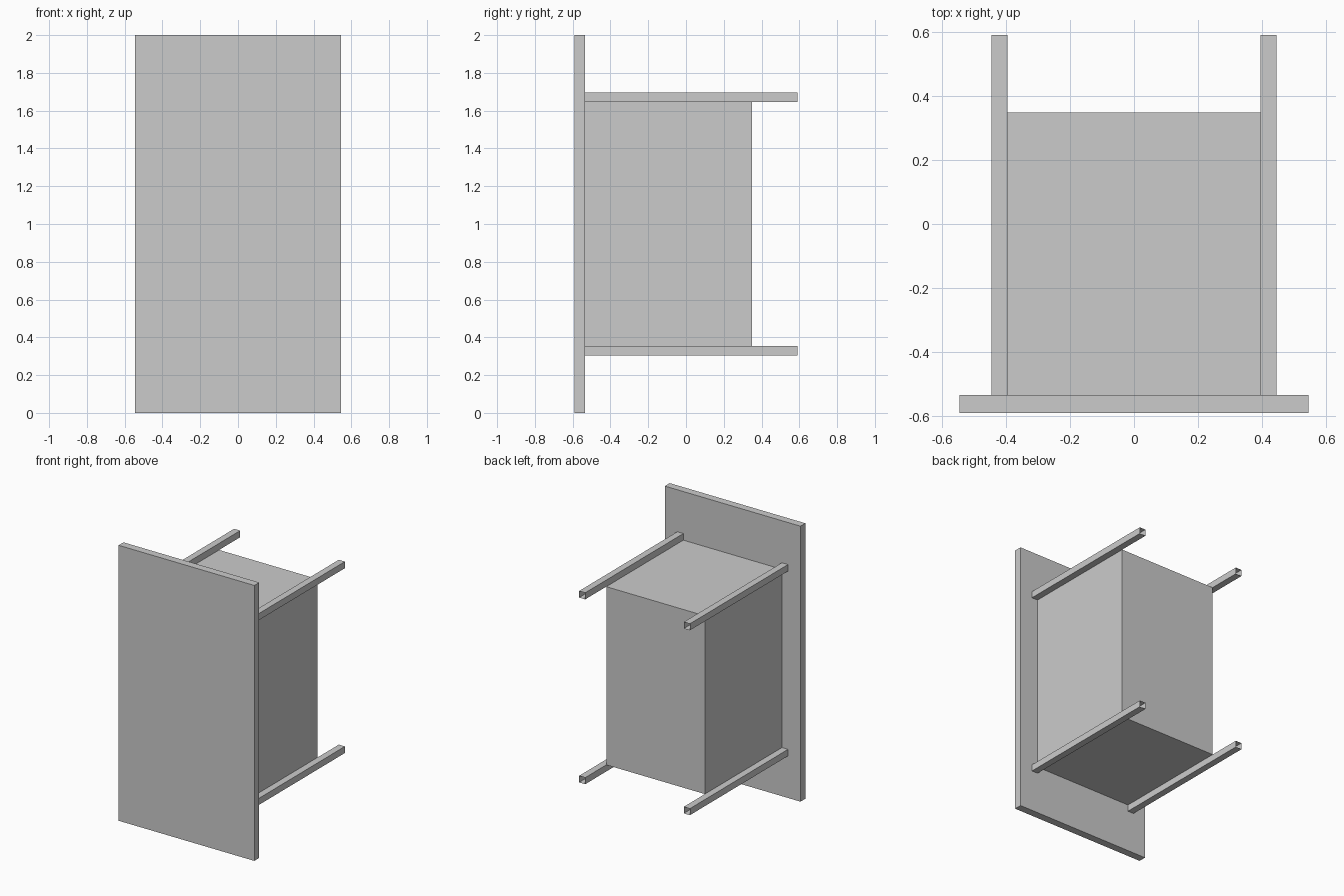
import bpy
import bmesh
from mathutils import Vector

if "Cube" in bpy.data.objects:
    bpy.data.objects.remove(bpy.data.objects["Cube"])


def make_box(name, lo, hi, open_ends=False):
    """Axis-aligned box; open_ends removes the two y end faces."""
    lo, hi = Vector(lo), Vector(hi)
    bm = bmesh.new()
    bmesh.ops.create_cube(bm, size=1)
    for v in bm.verts:
        v.co = (lo + hi) / 2 + v.co * (hi - lo)
    bm.normal_update()
    if open_ends:
        ends = [f for f in bm.faces if abs(f.normal.y) > 0.9]
        bmesh.ops.delete(bm, geom=ends, context='FACES_ONLY')
    mesh = bpy.data.meshes.new(name)
    bm.to_mesh(mesh)
    bm.free()
    obj = bpy.data.objects.new(name, mesh)
    bpy.context.collection.objects.link(obj)
    return obj


HALF_Y = 0.591       # overall half depth
PANEL_BACK = -0.535  # rear face of the front panel
IN_X, OUT_X = 0.396, 0.445
IN_Z, OUT_Z = 0.647, 0.695   # measured from mid height z = 1

# Large upright front panel
make_box("front_panel", (-0.545, -HALF_Y, 0), (0.545, PANEL_BACK, 2))

# Body block behind the panel
make_box("body_block", (-IN_X, PANEL_BACK, 1 - IN_Z), (IN_X, 0.349, 1 + IN_Z))

# Four hollow square tubes along the block's corners
for sx, side in ((-1, "left"), (1, "right")):
    for sz, level in ((-1, "lower"), (1, "upper")):
        xs = sorted((sx * IN_X, sx * OUT_X))
        zs = sorted((1 + sz * IN_Z, 1 + sz * OUT_Z))
        make_box(f"{level}_{side}_tube", (xs[0], PANEL_BACK, zs[0]),
                 (xs[1], HALF_Y, zs[1]), open_ends=True)
